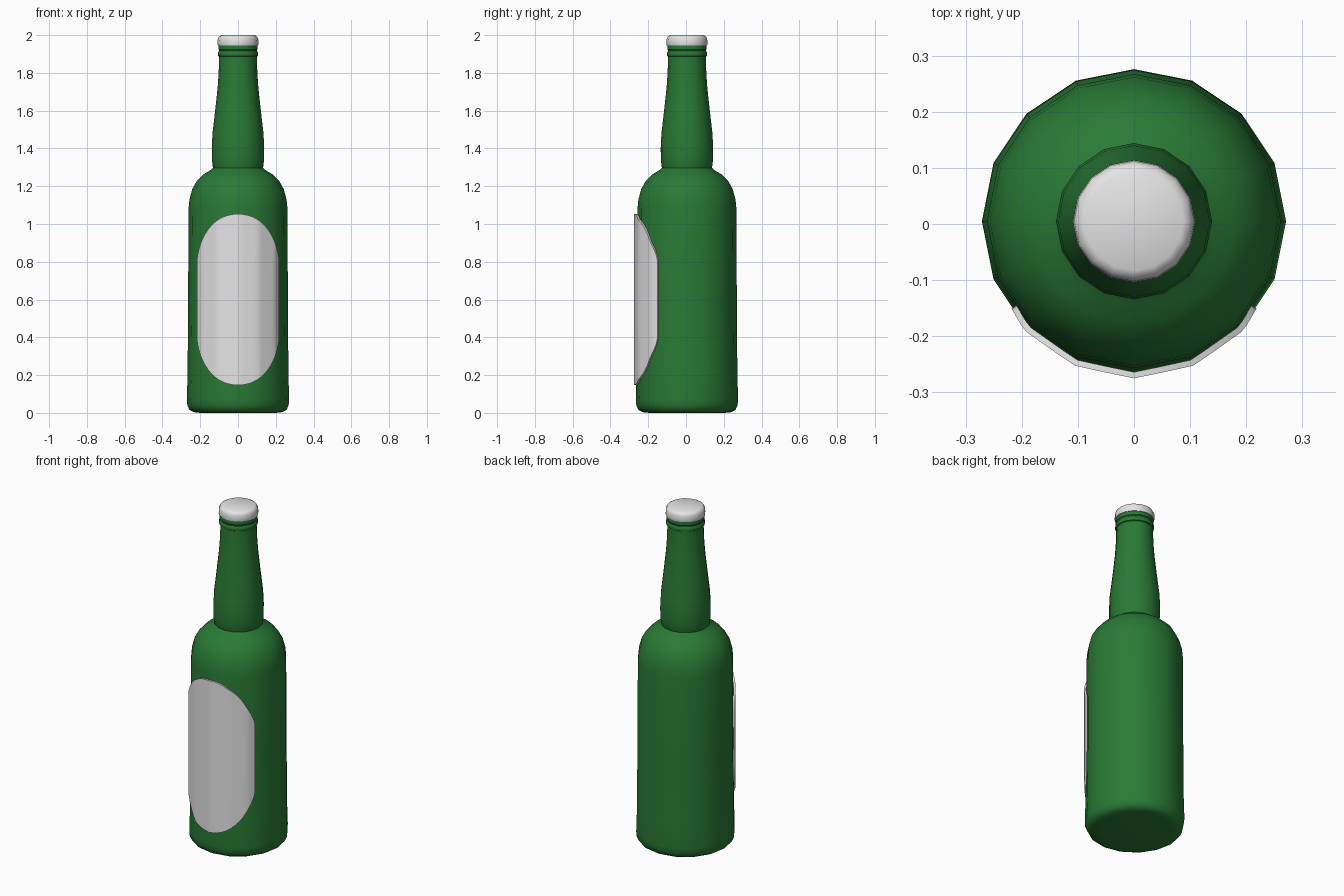
import bpy, bmesh, math

cube = bpy.data.objects.get("Cube")
if cube:
    bpy.data.objects.remove(cube, do_unlink=True)

SIDES = 16
STEP = 2 * math.pi / SIDES
CENTRE_Y = 0.005


def material(name, rgb):
    m = bpy.data.materials.new(name)
    m.use_nodes = True
    m.diffuse_color = (*rgb, 1)
    m.node_tree.nodes["Principled BSDF"].inputs["Base Color"].default_value = (*rgb, 1)
    return m


green = material("green glass", (0.022, 0.195, 0.036))
white = material("white", (0.78, 0.78, 0.78))


def finish(name, bm, mat, angle):
    bmesh.ops.recalc_face_normals(bm, faces=bm.faces)
    mesh = bpy.data.meshes.new(name)
    bm.to_mesh(mesh)
    bm.free()
    mesh.materials.append(mat)
    ob = bpy.data.objects.new(name, mesh)
    ob.location.y = CENTRE_Y
    bpy.context.collection.objects.link(ob)
    bpy.ops.object.select_all(action="DESELECT")
    ob.select_set(True)
    bpy.context.view_layer.objects.active = ob
    bpy.ops.object.shade_smooth_by_angle(angle=math.radians(angle))
    return ob


def lathe(name, profile, mat, angle=40):
    """Turn (radius, height) points round the axis and cap both ends."""
    bm = bmesh.new()
    rings = [[bm.verts.new((r * math.cos(i * STEP), r * math.sin(i * STEP), z))
              for i in range(SIDES)] for r, z in profile]
    for low, high in zip(rings, rings[1:]):
        for i in range(SIDES):
            j = (i + 1) % SIDES
            bm.faces.new((low[i], low[j], high[j], high[i]))
    bm.faces.new(rings[0])
    bm.faces.new(rings[-1])
    return finish(name, bm, mat, angle)


# Body with rounded foot and shoulder
lathe("bottle_body", [
    (0.2, 0), (0.235, 0.004), (0.257, 0.016), (0.268, 0.04), (0.271, 0.07),
    (0.267, 0.2), (0.264, 0.6), (0.262, 1.08), (0.257, 1.13), (0.242, 1.185),
    (0.217, 1.23), (0.18, 1.265), (0.15, 1.282), (0.132, 1.297)], green)

# Neck
lathe("bottle_neck", [
    (0.125, 1.28), (0.133, 1.3), (0.138, 1.34), (0.139, 1.4), (0.135, 1.48),
    (0.121, 1.6), (0.108, 1.72), (0.103, 1.79), (0.1, 1.87), (0.1, 1.96)], green)

# Lip ring under the cap
lathe("lip_ring", [
    (0.098, 1.885), (0.105, 1.89), (0.107, 1.9), (0.105, 1.91), (0.101, 1.915)], green)
lathe("lip", [(0.098, 1.918), (0.104, 1.925), (0.104, 1.955)], green)

# Crown cap
lathe("cap", [
    (0.1, 1.945), (0.107, 1.946), (0.109, 1.955), (0.107, 1.98),
    (0.101, 1.993), (0.088, 2.0)], white, 50)


# Front label, wrapped over the facets of the body
def facet_radius(radius, angle):
    return radius * math.cos(STEP / 2) / math.cos(angle % STEP - STEP / 2)


HALF_WIDTH = 0.22
EDGE = math.radians(54.4)
COLUMNS = 30
bm = bmesh.new()
strips = []
for i in range(COLUMNS + 1):
    a = EDGE * math.sin(math.pi * (i / COLUMNS - 0.5))
    r = facet_radius(0.277, a) + 0.003 * math.cos(a * 2) ** 2
    r -= 0.004 * (abs(a) / EDGE) ** 6
    x = min(abs(r * math.sin(a)) / HALF_WIDTH, 1)
    half = 0.165 + 0.288 * (1 - x ** 2.2) ** 0.5
    if i in (0, COLUMNS):
        half = 0.165
    strips.append([bm.verts.new((r * math.sin(a), -r * math.cos(a), 0.6 + s * half))
                   for s in (-1, -0.4, 0.4, 1)])
for left, right in zip(strips, strips[1:]):
    for k in range(3):
        bm.faces.new((left[k], right[k], right[k + 1], left[k + 1]))
# Thicken inward: rim walls reach the glass
rim = bmesh.ops.extrude_edge_only(bm, edges=[e for e in bm.edges if e.is_boundary])
for v in rim["geom"]:
    if isinstance(v, bmesh.types.BMVert):
        v.co.x *= 0.96
        v.co.y *= 0.96
finish("label", bm, white, 40)
